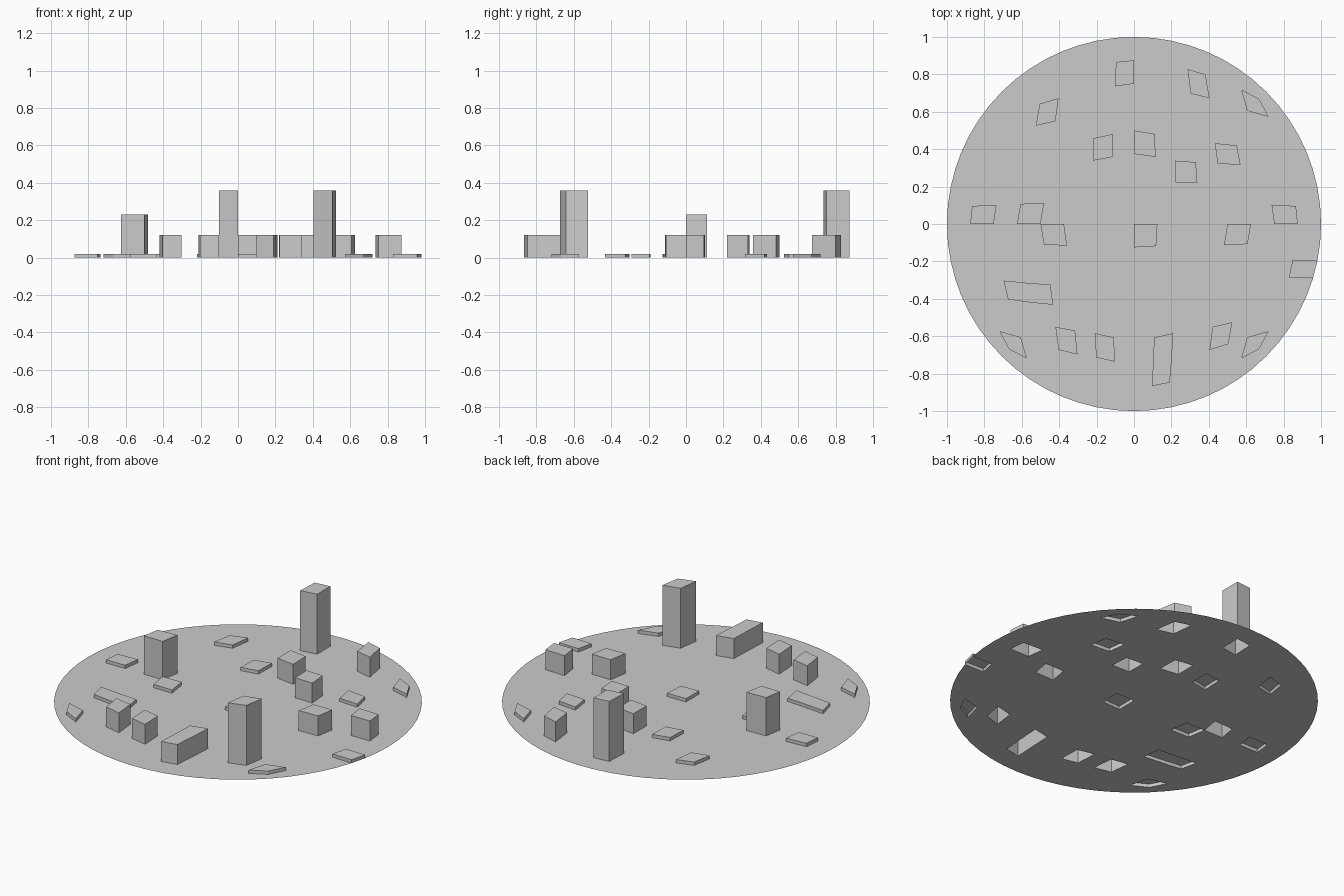
import bpy, bmesh
from math import cos, sin, pi

if "Cube" in bpy.data.objects:
    bpy.data.objects.remove(bpy.data.objects["Cube"])

N = 8  # grid cells from the centre to the rim

# Raised blocks: height -> (column, row, columns wide, rows deep)
blocks = {
    0.02: [(6, 6), (-5, 5), (-2, 3), (4, 3), (-7, 0), (-4, -1), (0, -1),
           (7, -3), (-6, -4, 2, 1), (-7, -7), (6, -7)],
    0.12: [(3, 6), (0, 3), (2, 2), (4, -1), (6, 0), (-4, -6), (-2, -6),
           (1, -7, 1, 2)],
    0.23: [(-5, 0)],
    0.36: [(-1, 6), (4, -6)],
}


def disc_point(i, j):
    """Map a square grid node onto the unit disc."""
    u, v = i / N, j / N
    m = max(abs(u), abs(v))
    if m == 1:  # evenly spaced rim
        if abs(u) == 1:
            return u * cos(v * pi / 4), sin(v * pi / 4)
        return sin(u * pi / 4), v * cos(u * pi / 4)
    pull = 1 - 0.1 * (1 - m * m) ** 1.5 * min(1, min(abs(i), abs(j)) / 2)
    return u * cos(v * pi / 4) * pull, v * cos(u * pi / 4) * pull


# Round disc made of grid cells
bm = bmesh.new()
nodes = range(-N, N + 1)
verts = {(i, j): bm.verts.new((*disc_point(i, j), 0)) for i in nodes for j in nodes}
cells = {}
for i in range(-N, N):
    for j in range(-N, N):
        ring = [(i, j), (i + 1, j), (i + 1, j + 1), (i, j + 1)]
        cells[i, j] = bm.faces.new([verts[k] for k in ring])

# Blocks pulled up out of the disc, hollow underneath
for height, places in blocks.items():
    for col, row, *size in places:
        wide, deep = size or (1, 1)
        faces = [cells[col + a, row + b] for a in range(wide) for b in range(deep)]
        geom = bmesh.ops.extrude_face_region(bm, geom=faces)["geom"]
        for v in geom:
            if isinstance(v, bmesh.types.BMVert):
                v.co.z = height
        leftover = [f for f in faces if f.is_valid]
        if leftover:
            bmesh.ops.delete(bm, geom=leftover, context='FACES_ONLY')

mesh = bpy.data.meshes.new("disc_with_raised_blocks")
bm.to_mesh(mesh)
bm.free()
obj = bpy.data.objects.new("disc_with_raised_blocks", mesh)
bpy.context.collection.objects.link(obj)
